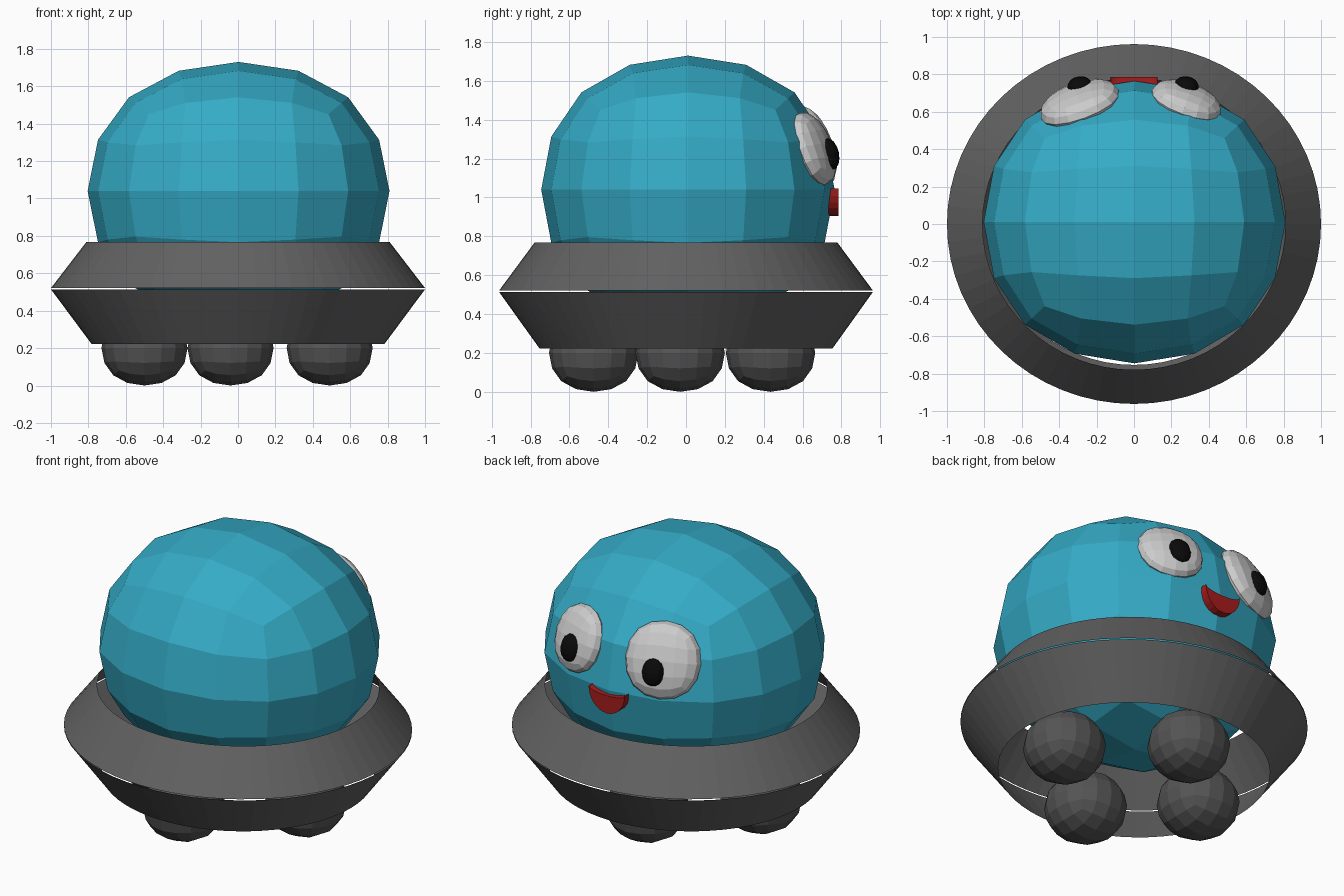
import bpy, bmesh
from math import radians, pi, cos, sin
from mathutils import Matrix

if "Cube" in bpy.data.objects:
    bpy.data.objects.remove(bpy.data.objects["Cube"])


def material(name, rgb):
    m = bpy.data.materials.new(name)
    m.diffuse_color = (*rgb, 1)
    m.use_nodes = True
    m.node_tree.nodes["Principled BSDF"].inputs["Base Color"].default_value = m.diffuse_color
    return m


BLUE = material("blue", (0.035, 0.41, 0.57))
DARK = material("dark_grey", (0.12, 0.12, 0.12))
BALL = material("ball_grey", (0.09, 0.09, 0.09))
WHITE = material("eye_white", (0.75, 0.75, 0.75))
BLACK = material("black", (0.003, 0.003, 0.003))
RED = material("red", (0.38, 0.012, 0.012))


def finish(name, bm, mat):
    me = bpy.data.meshes.new(name)
    bm.to_mesh(me)
    bm.free()
    me.materials.append(mat)
    ob = bpy.data.objects.new(name, me)
    bpy.context.collection.objects.link(ob)
    return ob


def round_cube(name, centre, radii, mat, rot=(0, 0)):
    """Faceted ellipsoid: a cube subdivided twice; rot = tilt about x, yaw about z."""
    bm = bmesh.new()
    bmesh.ops.create_cube(bm, size=2 / 0.8395)  # limit surface has half-size 1
    ob = finish(name, bm, mat)
    ob.data.transform(Matrix.Diagonal((*radii, 1)))
    ob.location = centre
    ob.rotation_euler = (radians(rot[0]), 0, radians(rot[1]))
    sub = ob.modifiers.new("round", 'SUBSURF')
    sub.levels = sub.render_levels = 2
    return ob


def open_cone(name, r_low, r_high, z_low, z_high):
    bm = bmesh.new()
    bmesh.ops.create_cone(bm, cap_ends=False, segments=64,
                          radius1=r_low, radius2=r_high, depth=z_high - z_low)
    ob = finish(name, bm, DARK)
    ob.scale.y = 0.962
    ob.location.z = (z_low + z_high) / 2
    return ob


# Body
round_cube("body", (0.003, 0.01, 1.04), (0.807, 0.755, 0.69), BLUE)

# Saucer ring: two open shells with a hairline gap
open_cone("saucer_upper", 1.0, 0.81, 0.521, 0.768)
open_cone("saucer_lower", 0.783, 1.0, 0.222, 0.514)

# Ball feet
feet = {"left": (-0.5, -0.03), "right": (0.49, -0.03),
        "front": (-0.04, -0.475), "back": (-0.04, 0.435)}
for side, (x, y) in feet.items():
    round_cube(f"foot_{side}", (x, y, 0.2), (0.23, 0.23, 0.2), BALL)

# Eyes and pupils
for side, x, y, z, s, yaw in (("left", -0.29, 0.639, 1.26, 1.0, 20),
                              ("right", 0.28, 0.652, 1.25, 0.88, -20)):
    round_cube(f"eye_{side}", (x, y, z), (0.222 * s, 0.095 * s, 0.225 * s), WHITE, (20, yaw))
    round_cube(f"pupil_{side}", (x, 0.737, 1.222), (0.066, 0.05, 0.083), BLACK, (12, yaw * 0.5))

# Mouth: half disc with a slightly dipped top, extruded
bm = bmesh.new()
n = 12
pts = [(0.125 * cos(a), -0.14 * sin(a)) for a in (pi * i / n for i in range(n + 1))]
pts += [(0.125 * cos(a), -0.03 * sin(a)) for a in (pi - pi * i / n for i in range(1, n))]
face = bm.faces.new([bm.verts.new((x, 0.725, 1.045 + z)) for x, z in pts])
ext = bmesh.ops.extrude_face_region(bm, geom=[face])
verts = [g for g in ext["geom"] if isinstance(g, bmesh.types.BMVert)]
bmesh.ops.translate(bm, verts=verts, vec=(0, 0.06, 0))
bmesh.ops.recalc_face_normals(bm, faces=bm.faces)
finish("mouth", bm, RED)
